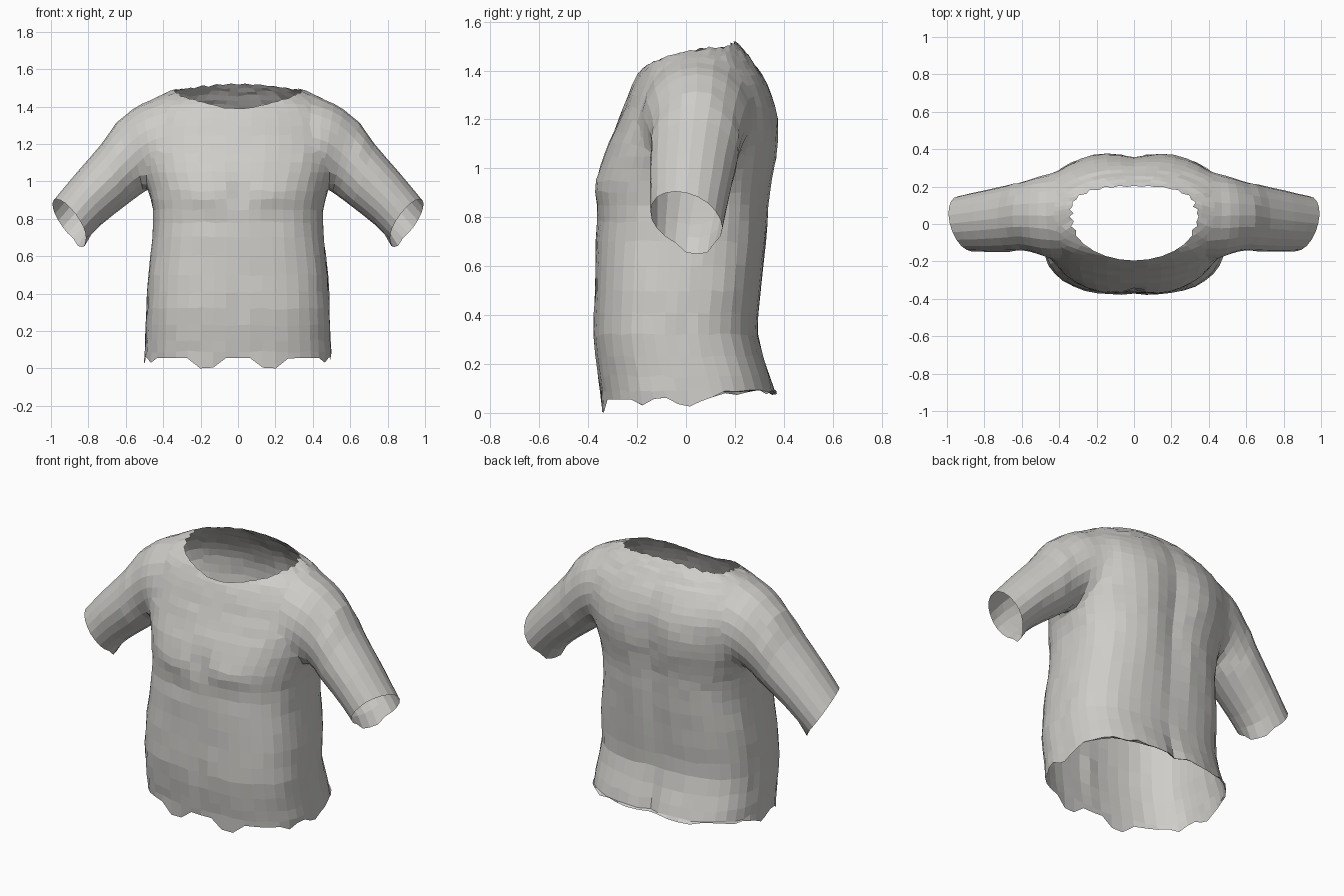
import bpy, bmesh, math, random
from mathutils import Vector

random.seed(4)
if "Cube" in bpy.data.objects:
    bpy.data.objects.remove(bpy.data.objects["Cube"], do_unlink=True)

cloth = bpy.data.materials.new("light_grey_cloth")
cloth.use_nodes = True
cloth.diffuse_color = (0.62, 0.61, 0.585, 1)
cloth.node_tree.nodes["Principled BSDF"].inputs["Base Color"].default_value = (0.62, 0.61, 0.585, 1)


def spline(rows, steps):
    """Catmull-Rom interpolation through rows of numbers."""
    out = []
    for i in range(len(rows) - 1):
        a, b, c, d = (rows[max(0, min(len(rows) - 1, i + k))] for k in (-1, 0, 1, 2))
        for s in range(steps):
            t = s / steps
            out.append([q + 0.5 * t * (r - p + t * (2*p - 5*q + 4*r - e + t * (3*(q - r) + e - p)))
                        for p, q, r, e in zip(a, b, c, d)])
    return out + [list(rows[-1])]


def loft(name, rings):
    """Closed solid through a list of rings of points."""
    bm = bmesh.new()
    vs = [[bm.verts.new(p) for p in ring] for ring in rings]
    n = len(vs[0])
    for a, b in zip(vs, vs[1:]):
        for i in range(n):
            j = (i + 1) % n
            bm.faces.new((a[i], a[j], b[j], b[i]))
    bm.faces.new(vs[0])
    bm.faces.new(vs[-1])
    bmesh.ops.recalc_face_normals(bm, faces=bm.faces)
    mesh = bpy.data.meshes.new(name)
    bm.to_mesh(mesh)
    bm.free()
    mesh.materials.append(cloth)
    ob = bpy.data.objects.new(name, mesh)
    bpy.context.collection.objects.link(ob)
    return ob


def combine(target, tool, operation):
    mod = target.modifiers.new("combine", 'BOOLEAN')
    mod.operation, mod.object, mod.solver = operation, tool, 'EXACT'
    bpy.context.view_layer.objects.active = target
    bpy.ops.object.modifier_apply(modifier=mod.name)
    bpy.data.objects.remove(tool, do_unlink=True)


def bump(x, cx, wx, z, cz, wz):
    return math.exp(-((x - cx) / wx) ** 2 - ((z - cz) / wz) ** 2)


def relief(x, z, front):
    """Body forms pressing through the cloth, positive outward."""
    ax = abs(x)
    if front:
        return (0.018 * bump(ax, 0.2, 0.15, z, 0.93, 0.08)
                - 0.018 * bump(ax, 0.2, 0.16, z, 0.81, 0.04)
                - 0.018 * bump(x, 0, 0.04, z, 0.94, 0.07)
                - 0.015 * bump(x, 0, 0.04, z, 0.35, 0.05))
    return (0.014 * bump(ax, 0.2, 0.13, z, 1.15, 0.2)
            - 0.025 * bump(x, 0, 0.07, z, 0.95, 0.4)
            - 0.03 * bump(x, 0, 0.04, z, 0.1, 0.14))


# Torso: height, half width, front y, back y, squareness
torso_rows = [
    (0.05, 0.50, -0.345, 0.375, 2.8), (0.15, 0.495, -0.358, 0.345, 2.8),
    (0.32, 0.488, -0.378, 0.295, 2.8), (0.50, 0.48, -0.372, 0.308, 2.8),
    (0.70, 0.458, -0.368, 0.33, 2.7), (0.85, 0.455, -0.366, 0.342, 2.6),
    (0.95, 0.48, -0.358, 0.352, 2.5), (1.05, 0.52, -0.335, 0.367, 2.4),
    (1.15, 0.55, -0.295, 0.373, 2.3), (1.25, 0.56, -0.255, 0.365, 2.2),
    (1.34, 0.55, -0.22, 0.335, 2.1), (1.41, 0.50, -0.185, 0.295, 2.0),
    (1.46, 0.42, -0.13, 0.26, 2.0), (1.50, 0.31, -0.03, 0.225, 2.0),
    (1.53, 0.20, 0.08, 0.195, 2.0)]
COLS = 48
rings = []
for k, (z, hw, yf, yb, n) in enumerate(spline(torso_rows, 2)):
    ring = []
    for i in range(COLS):
        a = math.tau * i / COLS
        c, s = math.cos(a), math.sin(a)
        r = (abs(c) ** n + abs(s) ** n) ** (-1 / n) + random.uniform(-0.007, 0.007)
        x, y = hw * r * c, (yf + yb) / 2 + (yb - yf) / 2 * r * s
        y += relief(x, z, s < 0) * s
        ring.append((x, y, z + (random.uniform(-0.006, 0.006) if 0 < k < 27 else 0)))
    rings.append(ring)
shirt = loft("shirt", rings)

# Sleeves: upper x, upper z, lower x, lower z, front y, back y, cuff slant
sleeve_rows = [
    (0.30, 1.445, 0.30, 1.10, -0.13, 0.23, 0), (0.46, 1.452, 0.42, 1.00, -0.20, 0.285, 0),
    (0.57, 1.405, 0.47, 0.965, -0.17, 0.265, 0), (0.65, 1.315, 0.53, 0.925, -0.152, 0.24, 0),
    (0.73, 1.20, 0.61, 0.865, -0.15, 0.212, 0), (0.86, 1.05, 0.73, 0.77, -0.15, 0.18, 0.01),
    (0.985, 0.90, 0.82, 0.68, -0.147, 0.15, 0.035)]
for side in (-1, 1):
    rings = []
    for x1, z1, x2, z2, yf, yb, slant in spline(sleeve_rows, 2):
        ring = []
        for i in range(20):
            a = math.tau * i / 20
            c, s = math.cos(a), math.sin(a) * random.uniform(0.98, 1.0)
            ring.append((side * ((x1 + x2) / 2 + (x1 - x2) / 2 * c + slant * s),
                         (yf + yb) / 2 + (yb - yf) / 2 * s,
                         (z1 + z2) / 2 + (z1 - z2) / 2 * c - slant * s))
        rings.append(ring)
    combine(shirt, loft("sleeve", rings), 'UNION')

# Ragged neck opening
def neck_point(a, grow):
    s = math.sin(a)
    n = 2.0 if s < 0 else 2.8
    r = (abs(math.cos(a)) ** n + abs(s) ** n) ** (-1 / n) * grow
    return 0.345 * r * math.cos(a), 0.04 + (0.235 if s < 0 else 0.165) * r * s


outline = []
for i in range(56):
    a = math.tau * i / 56
    rag = 0.01 if math.sin(a) < -0.5 else 0.07
    outline.append(neck_point(a, 1 - rag * (i % 2) * random.uniform(0.3, 1)))
cutter = loft("neck_cutter", [[(x, y, z) for x, y in outline] for z in (1.2, 1.8)])
cutter.hide_render = True
combine(shirt, cutter, 'DIFFERENCE')

# Open the hem, cuffs and neck
bm = bmesh.new()
bm.from_mesh(shirt.data)


def on_neck_wall(f):
    if f.calc_center_median().z < 1.15:
        return False
    if abs(f.normal.z) > 0.999 and f.calc_center_median().z < 1.21:
        return True
    return abs(f.normal.z) < 0.01 and all(
        min(math.hypot(v.co.x - p[0], v.co.y - p[1]) for p in outline) < 0.03 for v in f.verts)


caps = [f for f in bm.faces if len(f.verts) > 14 or on_neck_wall(f)]
bmesh.ops.delete(bm, geom=caps, context='FACES')
bmesh.ops.remove_doubles(bm, verts=bm.verts, dist=0.0005)


# Blend the shoulders and armpits into the torso
def shoulder_verts():
    return [v for v in bm.verts if 0.39 < abs(v.co.x) < 0.64 and v.co.z > 0.95]


bmesh.ops.remove_doubles(bm, verts=shoulder_verts(), dist=0.014)
for step in range(5):
    bmesh.ops.smooth_vert(bm, verts=shoulder_verts(), factor=0.5,
                          use_axis_x=True, use_axis_y=True, use_axis_z=True)

# Uneven hem: two front points, low sides, higher back
for v in bm.verts:
    x, y, z = v.co
    if z < 0.052:
        if y < -0.2:
            v.co.z = max(0, 0.055 - 0.08 * max(0, 1 - abs(abs(x) - 0.17) / 0.1))
        elif y > 0.15:
            v.co.z = 0.085 + random.uniform(-0.012, 0.01)
        else:
            v.co.z = 0.045 + 0.02 * math.cos(y * 30 + 3)
    # Lower cuff corner hangs in a small point
    if abs(x) > 0.8 and z < 0.69:
        v.co += Vector((0, 0, -0.025))
for f in bm.faces:
    f.smooth = False
bm.to_mesh(shirt.data)
bm.free()
